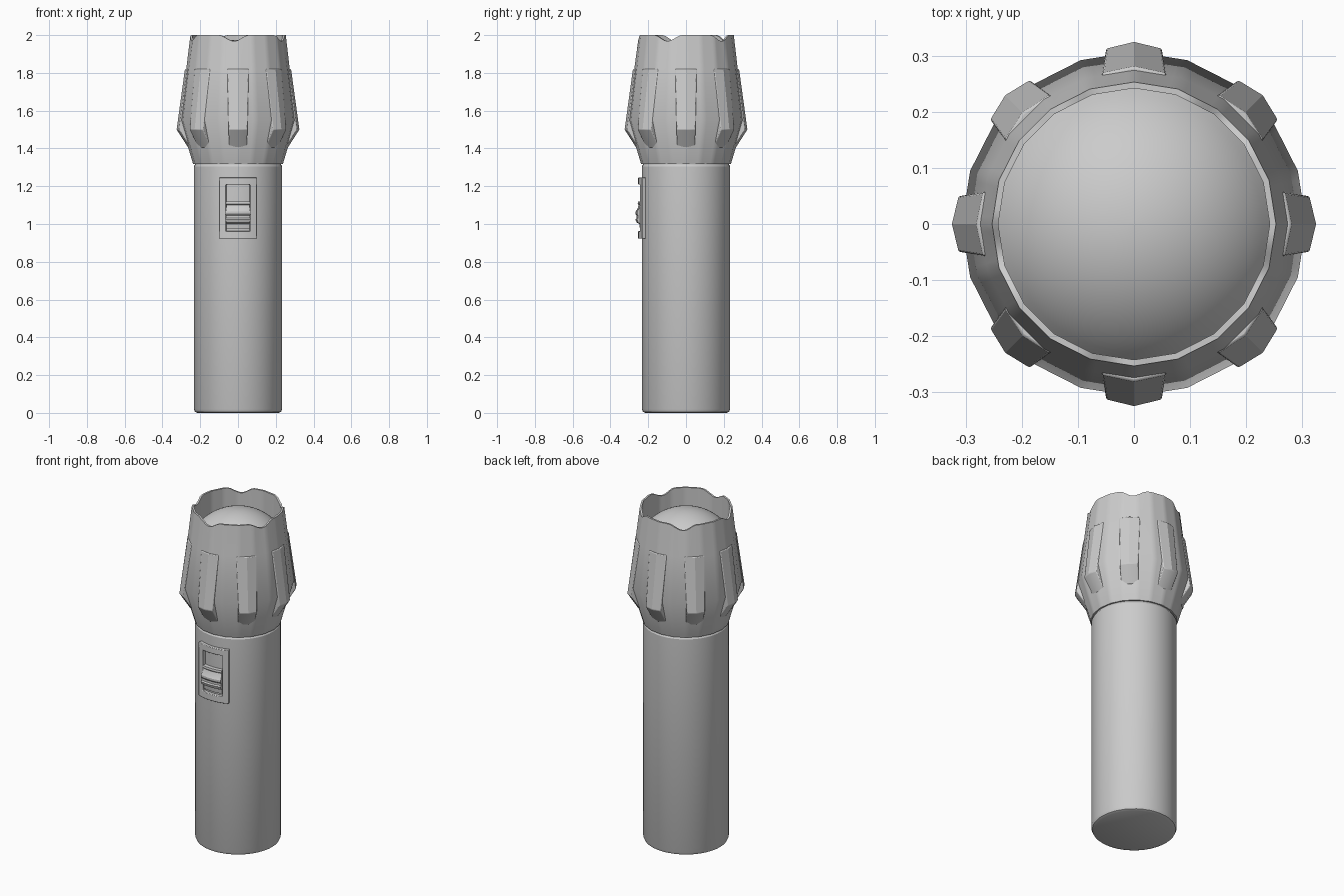
import bpy, bmesh, math
from math import sin, cos, pi, radians

if "Cube" in bpy.data.objects:
    bpy.data.objects.remove(bpy.data.objects["Cube"])


def finish(name, bm, angle=30, bevel=0.0):
    bmesh.ops.recalc_face_normals(bm, faces=bm.faces)
    me = bpy.data.meshes.new(name)
    bm.to_mesh(me)
    bm.free()
    ob = bpy.data.objects.new(name, me)
    bpy.context.collection.objects.link(ob)
    if bevel:
        m = ob.modifiers.new("bevel", 'BEVEL')
        m.width, m.segments, m.limit_method = bevel, 2, 'ANGLE'
    bpy.ops.object.select_all(action='DESELECT')
    ob.select_set(True)
    bpy.context.view_layer.objects.active = ob
    bpy.ops.object.shade_smooth_by_angle(angle=radians(angle))
    return ob


def skin(bm, rings, closed=True):
    n = len(rings[0])
    for a, b in zip(rings, rings[1:]):
        for i in range(n if closed else n - 1):
            j = (i + 1) % n
            bm.faces.new((a[i], a[j], b[j], b[i]))


def lathe(name, profile, sides, radius=lambda r, t: r, height=lambda z, t: z,
          cap_ends=False, loop=False):
    bm = bmesh.new()
    rings = []
    for r, z in profile:
        ring = []
        for i in range(sides):
            t = 2 * pi * i / sides
            k = radius(r, t)
            ring.append(bm.verts.new((k * cos(t), k * sin(t), height(z, t))))
        rings.append(ring)
    skin(bm, rings + [rings[0]] if loop else rings)
    if cap_ends:
        bm.faces.new(rings[0])
        bm.faces.new(rings[-1])
    return finish(name, bm)


# Barrel with rounded foot and a thin groove under the head
lathe("barrel", [(.215, 0), (.228, .006), (.234, .02), (.234, 1.305), (.228, 1.315),
                 (.228, 1.335)], 40, cap_ends=True)

# Head shell: twenty-sided, with five soft dips in the rim
SIDE = 2 * pi / 20


def twenty_sided(r, t):
    return r * cos(SIDE / 2) / cos((t + 1e-6) % SIDE - SIDE / 2)


def rim_dip(z, t):
    if z < 1.98:
        return z
    d = (math.degrees(t) - 265) % 72
    d = min(d, 72 - d)
    return z - (.032 * (.5 + .5 * cos(pi * d / 19)) if d < 19 else 0)


lathe("head_shell", [(.22, 1.318), (.238, 1.318), (.243, 1.335), (.307, 1.55), (.274, 1.82),
                     (.253, 2.0), (.242, 2.0), (.243, 1.82), (.22, 1.80)],
      120, twenty_sided, rim_dip, loop=True)

# Domed lens
h, rim = .13, .243
R = (rim * rim + h * h) / (2 * h)
a_max = math.asin(rim / R)
lathe("lens", [(R * sin(a_max * k / 12), 1.975 - R + R * cos(a_max * k / 12))
               for k in range(12, 0, -1)] + [(.001, 1.975)], 40, cap_ends=True)

# Eight tapered grip ribs around the head
bm = bmesh.new()
for k in range(8):
    a = k * pi / 4
    rings = []
    for z, r, w in ((1.82, .281, .057), (1.5, .325, .05), (1.405, .264, .047)):
        section = ((r - .06, -w), (r - .012, -w), (r, 0), (r - .012, w), (r - .06, w))
        rings.append([bm.verts.new((x * cos(a) - y * sin(a), x * sin(a) + y * cos(a), z))
                      for x, y in section])
    skin(bm, rings)
    bm.faces.new(rings[0])
    bm.faces.new(rings[-1])
finish("grip_ribs", bm, 25, .004)


# Switch parts: pieces bent around the front of the barrel
def on_barrel(x, r, z):
    t = math.asin(x / .245)
    return (r * sin(t), -r * cos(t), z)


XS = [-.098, -.08, -.063, -.04, -.02, 0, .02, .04, .063, .08, .098]
ZS = [.922, .962, 1.208, 1.245]
bm = bmesh.new()
grids = [[[bm.verts.new(on_barrel(x, r, z)) for x in XS] for z in ZS] for r in (.228, .253)]
filled = lambda i, j: (0 <= i < 10 and 0 <= j < 3) and not (j == 1 and 2 <= i < 8)
for i in range(10):
    for j in range(3):
        if not filled(i, j):
            continue
        for g in grids:
            bm.faces.new((g[j][i], g[j][i + 1], g[j + 1][i + 1], g[j + 1][i]))
        for di, dj, p, q in ((-1, 0, (j, i), (j + 1, i)), (1, 0, (j, i + 1), (j + 1, i + 1)),
                             (0, -1, (j, i), (j, i + 1)), (0, 1, (j + 1, i), (j + 1, i + 1))):
            if not filled(i + di, j + dj):
                b, f = grids
                bm.faces.new((b[p[0]][p[1]], b[q[0]][q[1]], f[q[0]][q[1]], f[p[0]][p[1]]))
finish("switch_frame", bm, 30, .003)

# Sliding button with stepped thumb ridges
profile = [(.228, .975), (.244, .975), (.247, 1.0), (.262, 1.008), (.268, 1.025), (.262, 1.032),
           (.262, 1.045), (.267, 1.052), (.267, 1.065), (.257, 1.08), (.25, 1.1),
           (.256, 1.106), (.254, 1.118), (.228, 1.12)]
bm = bmesh.new()
rings = [[bm.verts.new(on_barrel(.06 * k / 4, r, z)) for r, z in profile] for k in range(-4, 5)]
skin(bm, rings)
bm.faces.new(rings[0])
bm.faces.new(rings[-1])
finish("switch_slider", bm)
